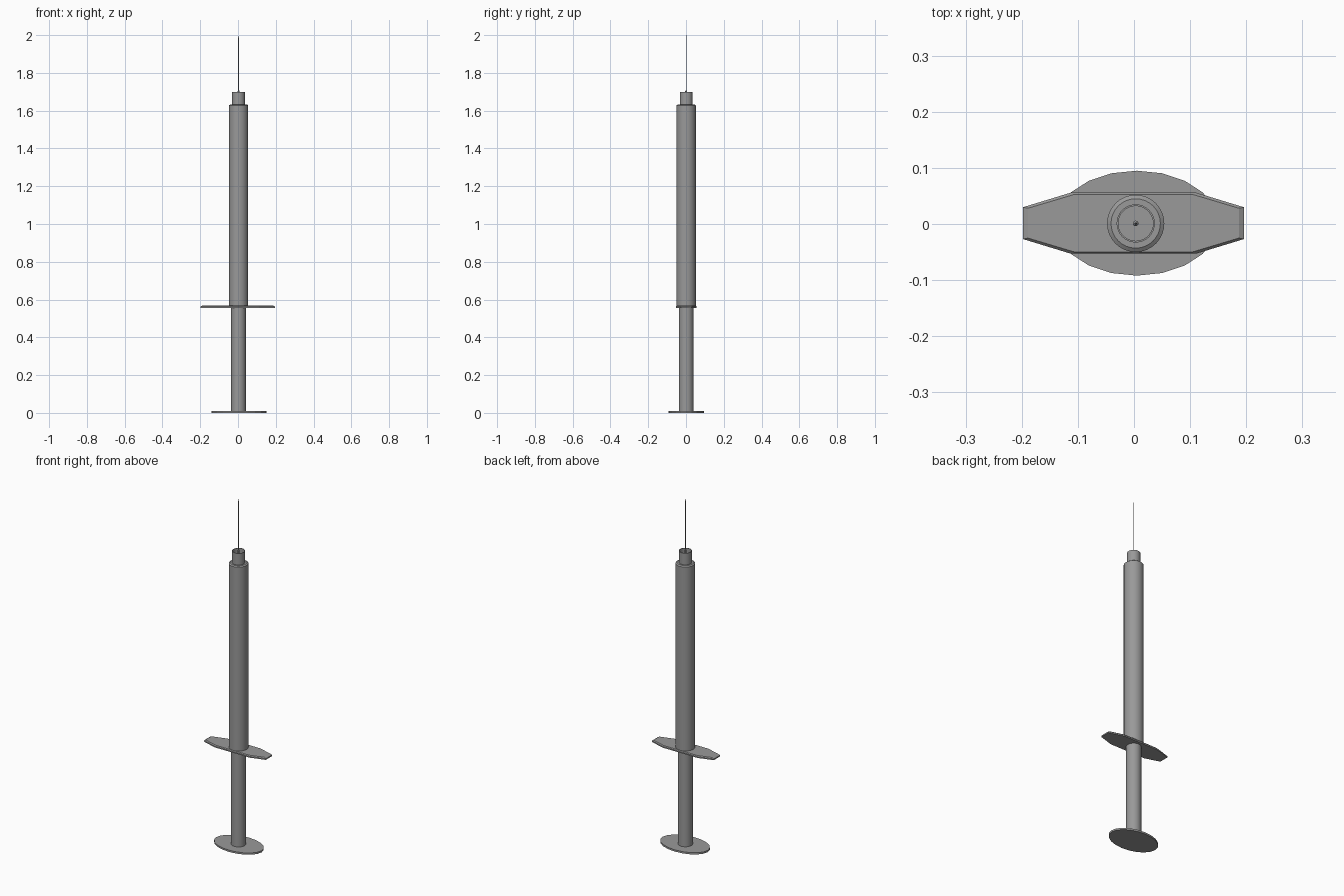
import bpy, bmesh, math

if "Cube" in bpy.data.objects:
    bpy.data.objects.remove(bpy.data.objects["Cube"], do_unlink=True)

grey = bpy.data.materials.new("mid grey")
grey.use_nodes = True
colour = (0.32, 0.32, 0.32, 1)
grey.diffuse_color = colour
grey.node_tree.nodes["Principled BSDF"].inputs["Base Color"].default_value = colour

AXIS = (0.003, 0.001)


def skin(name, rings, centre=AXIS, smooth=True):
    """Join a stack of equal-length rings of points and cap both ends."""
    bm = bmesh.new()
    loops = [[bm.verts.new(p) for p in ring] for ring in rings]
    n = len(loops[0])
    for a, b in zip(loops, loops[1:]):
        for i in range(n):
            j = (i + 1) % n
            bm.faces.new((a[i], a[j], b[j], b[i]))
    bm.faces.new(loops[0][::-1])
    bm.faces.new(loops[-1])
    bmesh.ops.recalc_face_normals(bm, faces=bm.faces)
    mesh = bpy.data.meshes.new(name)
    bm.to_mesh(mesh)
    bm.free()
    mesh.materials.append(grey)
    obj = bpy.data.objects.new(name, mesh)
    bpy.context.collection.objects.link(obj)
    obj.location = (*centre, 0)
    if smooth:
        bpy.ops.object.select_all(action="DESELECT")
        obj.select_set(True)
        bpy.context.view_layer.objects.active = obj
        bpy.ops.object.shade_smooth_by_angle(angle=math.radians(30))
    return obj


def ellipse(rx, ry, z, sides):
    return [(rx * math.sin(math.tau * i / sides), ry * math.cos(math.tau * i / sides), z)
            for i in range(sides)]


def turned(name, profile, sides=32):
    return skin(name, [ellipse(r, r, z, sides) for r, z in profile])


def flange_ring(half_x, half_y, z):
    """Long plate outline whose ends taper to a blunt edge."""
    quarter = [(half_x, half_y * 0.52), (half_x * 0.565, half_y)]
    right = quarter + [(-x, y) for x, y in quarter[::-1]]
    return [(x, y, z) for x, y in right + [(-x, -y) for x, y in right]]


# Thumb rest and plunger
skin("thumb_rest", [ellipse(0.145, 0.0935, z, 20) for z in (0, 0.01)],
     (0.005, 0.0015), smooth=False)
turned("plunger", [(0.039, 0.005), (0.039, 0.57)])

# Finger flange with a narrow chamfer around the top
skin("finger_flange",
     [flange_ring(0.197, 0.0545, 0.556), flange_ring(0.197, 0.0545, 0.563),
      flange_ring(0.188, 0.051, 0.568)], (-0.001, 0.0015), smooth=False)

# Barrel with a slightly rounded shoulder
turned("barrel", [(0.051, 0.56), (0.051, 1.628), (0.044, 1.633)])

# Open collar around the needle
turned("needle_collar", [(0.034, 1.62), (0.034, 1.70), (0.031, 1.70), (0.031, 1.64)])

# Needle and its small seat
turned("needle_seat", [(0.005, 1.635), (0.005, 1.704), (0.002, 1.708)], 12)
turned("needle", [(0.002, 1.635), (0.002, 1.985), (0.0006, 2.0)], 10)
